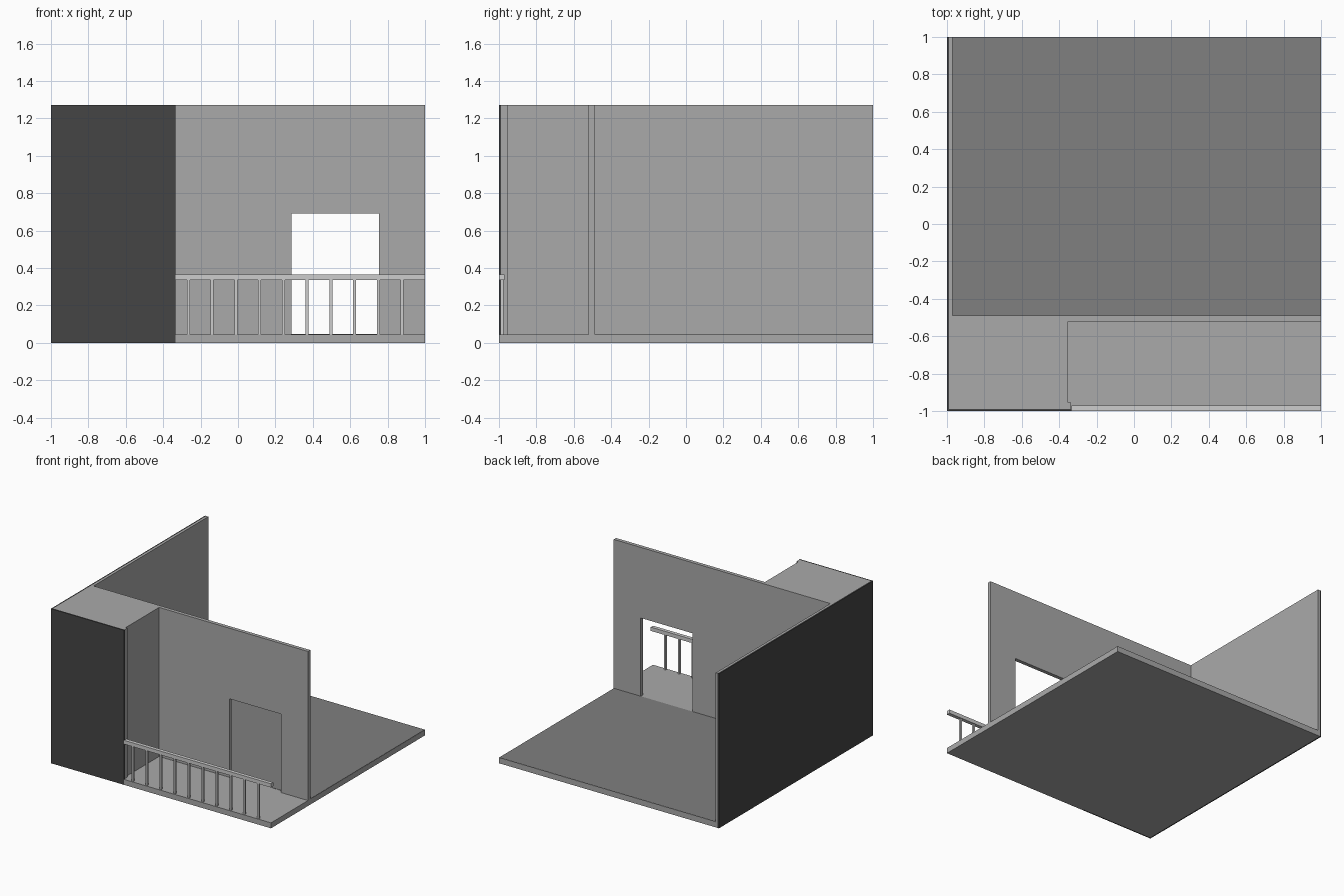
import bpy, bmesh

if "Cube" in bpy.data.objects:
    bpy.data.objects.remove(bpy.data.objects["Cube"])


def mat(name, v):
    m = bpy.data.materials.new(name)
    m.diffuse_color = (v, v, v, 1)
    m.use_nodes = True
    m.node_tree.nodes["Principled BSDF"].inputs["Base Color"].default_value = m.diffuse_color
    return m


LIGHT = mat("wall_grey", 0.40)
DARK = mat("facade_dark_grey", 0.06)
FLOOR = mat("floor_grey", 0.215)
RAIL = mat("rail_pale_grey", 0.61)


def prism(name, pts, lo, hi, material, axis="z"):
    """Extrude an outline along z (points x,y) or along y (points x,z)."""
    def place(p, h):
        return (p[0], p[1], h) if axis == "z" else (p[0], h, p[1])
    bm = bmesh.new()
    face = bm.faces.new([bm.verts.new(place(p, lo)) for p in pts])
    res = bmesh.ops.extrude_face_region(bm, geom=[face])
    for v in res["geom"]:
        if isinstance(v, bmesh.types.BMVert):
            v.co = place((v.co.x, v.co.y if axis == "z" else v.co.z), hi)
    bmesh.ops.recalc_face_normals(bm, faces=bm.faces)
    me = bpy.data.meshes.new(name)
    bm.to_mesh(me)
    bm.free()
    me.materials.append(material)
    ob = bpy.data.objects.new(name, me)
    bpy.context.collection.objects.link(ob)
    return ob


def box(name, x0, x1, y0, y1, z0, z1, material):
    return prism(name, [(x0, y0), (x1, y0), (x1, y1), (x0, y1)], z0, z1, material)


T = 0.012              # thickness of the dark cladding
H = 1.27               # wall height
F = 0.045              # floor slab height
L = -1 + T

# base slab, notched around the cladding
prism("floor_slab", [(L, L), (-0.335, L), (-0.335, -1), (1, -1), (1, 1), (L, 1)],
      0, F, LIGHT)
# dark floor finish of the room
box("room_floor", -0.97, 0.999, -0.49, 0.999, F - 0.002, F + 0.002, FLOOR)

# dark L-shaped outer cladding on left side and front
prism("outer_cladding", [(-1, -1), (-0.335, -1), (-0.335, L), (L, L), (L, 1), (-1, 1)],
      0, H, DARK)

# inner left wall, corner block and its small front lip as one outline
prism("corner_block_and_left_wall",
      [(L, L), (-0.338, L), (-0.338, -0.955), (-0.353, -0.955), (-0.353, -0.49),
       (-0.97, -0.49), (-0.97, 1), (L, 1)], F, H, LIGHT)

# cross wall with the doorway
prism("door_wall", [(-0.353, F), (0.285, F), (0.285, 0.69), (0.755, 0.69),
                    (0.755, F), (1, F), (1, H), (-0.353, H)],
      -0.52, -0.49, LIGHT, axis="y")

# balcony railing
box("hand_rail", -0.335, 1, -1, -0.97, 0.335, 0.366, RAIL)
for i in range(10):
    x = -0.265 + i * 0.127
    box(f"baluster_{i + 1}", x - 0.008, x + 0.008, -0.993, -0.977, F, 0.335, RAIL)
